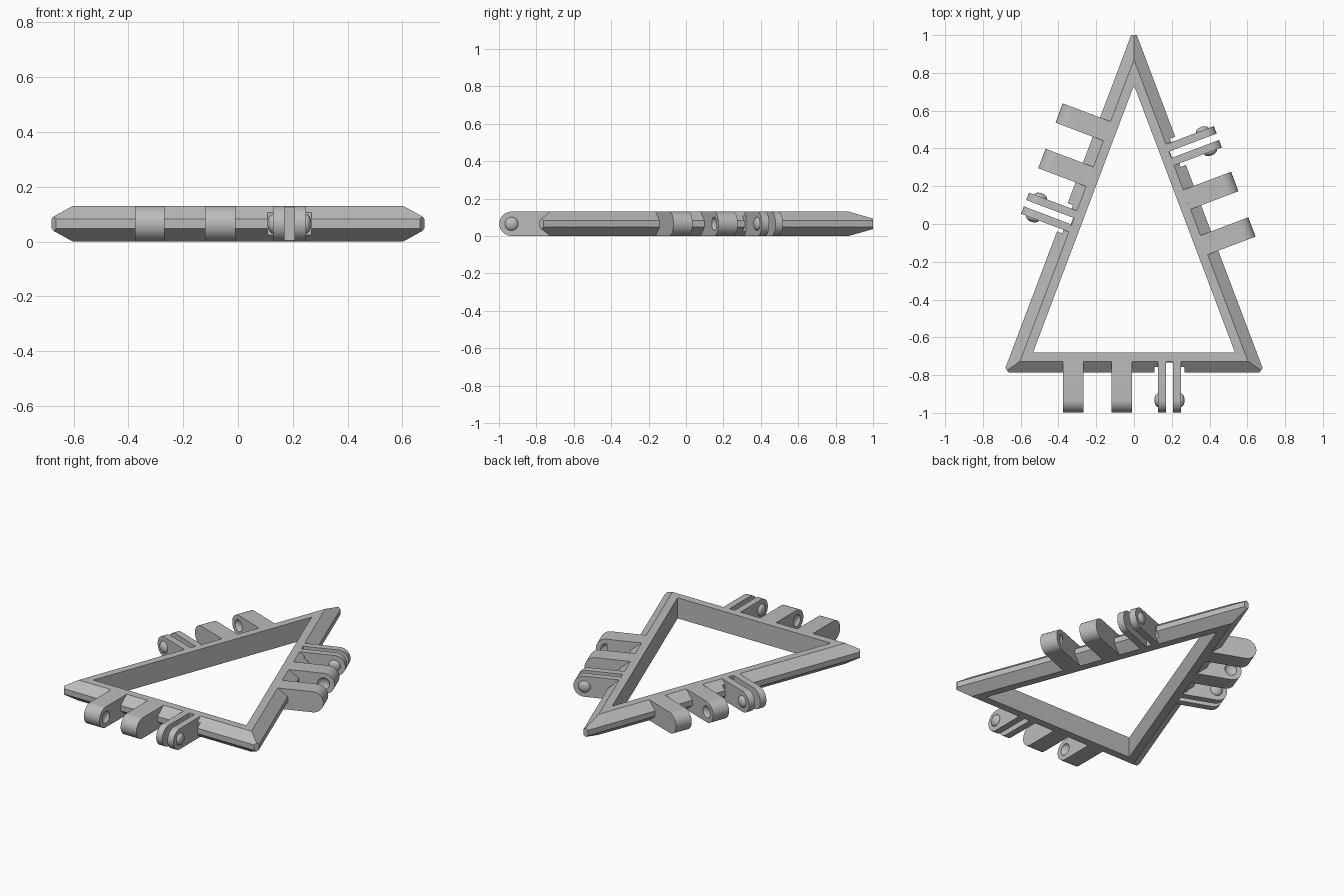
import bpy, bmesh, math
from mathutils import Matrix, Vector

cube = bpy.data.objects.get("Cube")
if cube:
    bpy.data.objects.remove(cube, do_unlink=True)

grey = bpy.data.materials.new("plain grey")
grey.use_nodes = True
grey.diffuse_color = (0.5, 0.5, 0.5, 1)
grey.node_tree.nodes["Principled BSDF"].inputs["Base Color"].default_value = (0.5, 0.5, 0.5, 1)

H = 0.13                    # thickness
R = H / 2                   # radius of the rounded hinge ends
SN, CN = 0.3535, 0.9355     # slope of the long sides
BASE, SIDE = 0.787, 0.3675  # distance of the outer edges from the origin
RIDGE = 0.06                # bevel width
TIP = -0.211                # hinge reach beyond the outer edge
PIN_Y = TIP + R


def finish(name, bm, matrix=Matrix()):
    bmesh.ops.recalc_face_normals(bm, faces=bm.faces)
    me = bpy.data.meshes.new(name)
    bm.to_mesh(me)
    bm.free()
    me.transform(matrix)
    me.materials.append(grey)
    ob = bpy.data.objects.new(name, me)
    bpy.context.collection.objects.link(ob)
    return ob


def cut(ob, cutters):
    for c in cutters:
        m = ob.modifiers.new("cut", 'BOOLEAN')
        m.operation, m.solver, m.object = 'DIFFERENCE', 'EXACT', c
    dg = bpy.context.evaluated_depsgraph_get()
    me = bpy.data.meshes.new_from_object(ob.evaluated_get(dg))
    ob.modifiers.clear()
    ob.data = me
    for c in cutters:
        bpy.data.objects.remove(c, do_unlink=True)


def box(name, x0, x1, y0, y1, z0, z1, matrix):
    bm = bmesh.new()
    bmesh.ops.create_cube(bm, size=1)
    for v in bm.verts:
        v.co = ((x0 + x1) / 2 + v.co.x * (x1 - x0), (y0 + y1) / 2 + v.co.y * (y1 - y0),
                (z0 + z1) / 2 + v.co.z * (z1 - z0))
    return finish(name, bm, matrix)


def dome(name, x, matrix):
    # flattened ball used for both the bumps and the matching dimples
    bm = bmesh.new()
    bmesh.ops.create_uvsphere(bm, u_segments=24, v_segments=12, radius=0.036)
    for v in bm.verts:
        v.co = (x + v.co.x * 0.56, PIN_Y + v.co.y, R + v.co.z)
    return finish(name, bm, matrix)


def tab(name, x0, x1, matrix):
    # flat bar with a round outer end, extruded along the edge
    pts = [(RIDGE, 0), (RIDGE, H)]
    for i in range(25):
        a = math.pi / 2 + math.pi * i / 24
        pts.append((PIN_Y + R * math.cos(a), R + R * math.sin(a)))
    bm = bmesh.new()
    face = bm.faces.new([bm.verts.new((x0, y, z)) for y, z in pts])
    ext = bmesh.ops.extrude_face_region(bm, geom=[face])
    bmesh.ops.translate(bm, vec=(x1 - x0, 0, 0),
                        verts=[g for g in ext["geom"] if isinstance(g, bmesh.types.BMVert)])
    return finish(name, bm, matrix)


def triangle(bm, inset, z):
    y, d = BASE - inset, SIDE - inset
    x = (d + SN * y) / CN
    return [bm.verts.new(p) for p in ((-x, -y, z), (x, -y, z), (0, d / SN, z))]


# Triangular frame: six-sided section swept round three corners
bm = bmesh.new()
section = [(0.108, 0), (RIDGE, 0), (0, 0.048), (0, 0.082), (RIDGE, H), (0.108, H)]
rings = [triangle(bm, o, z) for o, z in section]
for k in range(6):
    a, b = rings[k], rings[(k + 1) % 6]
    for i in range(3):
        j = (i + 1) % 3
        bm.faces.new((a[i], a[j], b[j], b[i]))
# Blunt the three sharp corners
for co, no in (((0, 1, 0), (0, 1, 0)), ((0.673, -0.774, 0), (0.82, -0.57, 0)),
               ((-0.673, -0.774, 0), (-0.82, -0.57, 0))):
    res = bmesh.ops.bisect_plane(bm, geom=bm.verts[:] + bm.edges[:] + bm.faces[:], dist=1e-5,
                                 plane_co=co, plane_no=Vector(no).normalized(), clear_outer=True)
    bmesh.ops.holes_fill(bm, edges=[g for g in res["geom_cut"] if isinstance(g, bmesh.types.BMEdge)])
frame = finish("frame", bm)

# Hinge set on each edge: two knuckles with dimples and a springy clip with bumps
angle = math.atan2(CN, -SN)
edges = (("front", 0, BASE, 0), ("left", angle, SIDE, 0.087), ("right", -angle, SIDE, -0.087))
recesses, parts = [], [frame]
for side, ang, dist, shift in edges:
    M = Matrix.Rotation(ang, 4, 'Z') @ Matrix.Translation((shift, -dist, 0))
    recesses.append(box("recess", 0.108, 0.268, -0.1, 0.03, -0.1, 0.3, M))
    recesses.append(box("slot", 0.17, 0.206, -0.1, 0.055, -0.1, 0.3, M))
    for n, x0, x1, hole in (("outer", -0.377, -0.268, -0.268), ("inner", -0.12, -0.01, -0.12)):
        knuckle = tab(f"{side}_{n}_knuckle", x0, x1, M)
        cut(knuckle, [dome("dimple", hole, M)])
        parts.append(knuckle)
    for n, x0, x1, bump in (("first", 0.128, 0.17, 0.128), ("second", 0.206, 0.248, 0.248)):
        parts.append(tab(f"{side}_{n}_clip_plate", x0, x1, M))
        parts.append(dome(f"{side}_{n}_clip_bump", bump, M))
cut(frame, recesses)

# Smooth the round ends and bumps, keep the edges crisp
bpy.ops.object.select_all(action='DESELECT')
for ob in parts:
    ob.select_set(True)
bpy.context.view_layer.objects.active = frame
bpy.ops.object.shade_smooth_by_angle(angle=math.radians(30))
